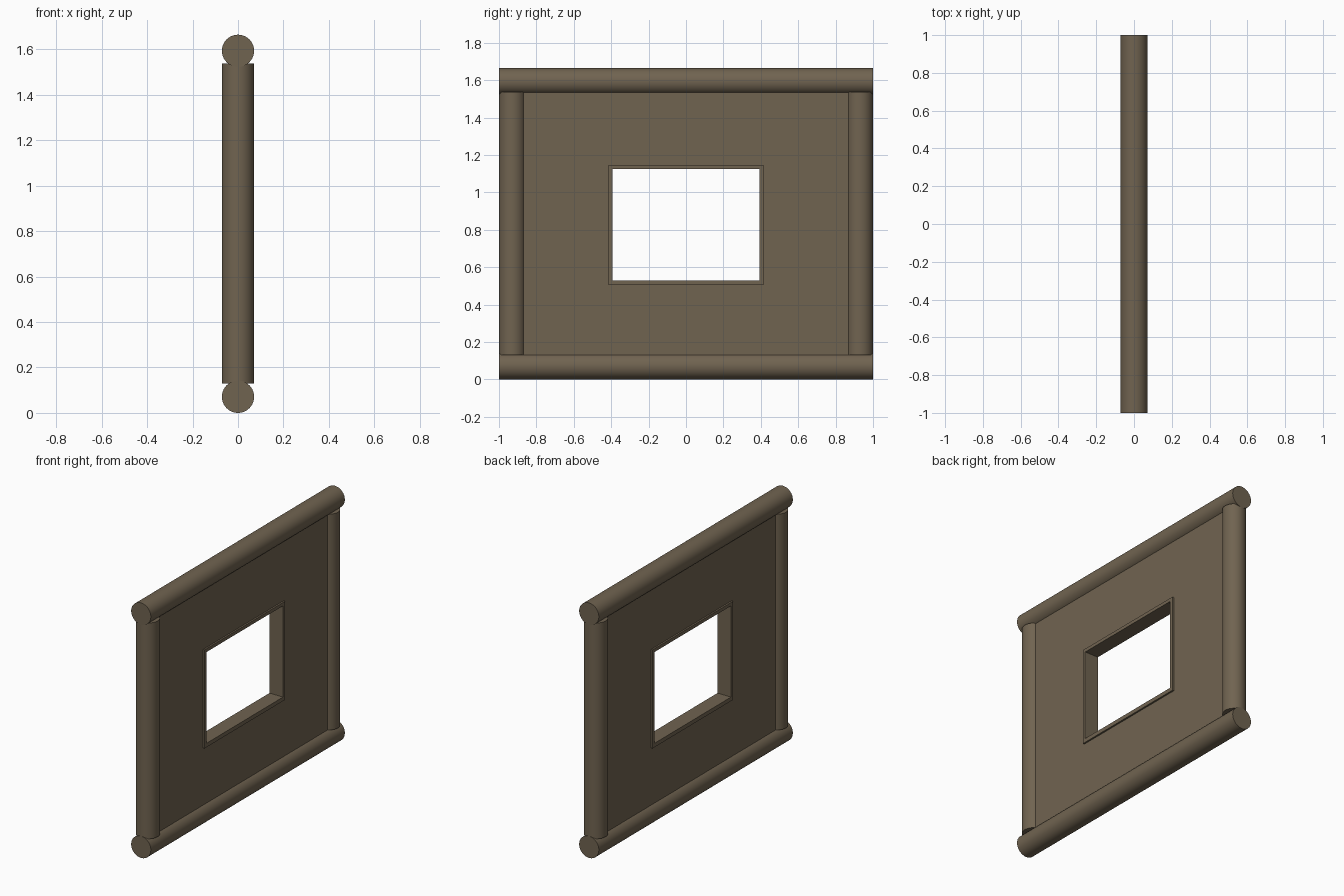
import bpy, math
from mathutils import Vector

if "Cube" in bpy.data.objects:
    bpy.data.objects.remove(bpy.data.objects["Cube"])

R = 0.071           # log radius
TOP = 1.664         # total height
Y_POST = 1.0 - R    # post centre offset

wood = bpy.data.materials.new("brown wood")
wood.diffuse_color = (0.163, 0.126, 0.081, 1)
wood.use_nodes = True
wood.node_tree.nodes["Principled BSDF"].inputs["Base Color"].default_value = wood.diffuse_color


def log(name, a, b):
    """Round log with flat ends running from a to b."""
    a, b = Vector(a), Vector(b)
    d = b - a
    bpy.ops.mesh.primitive_cylinder_add(
        vertices=40, radius=R, depth=d.length, location=(a + b) / 2,
        rotation=d.to_track_quat('Z', 'Y').to_euler())
    ob = bpy.context.object
    ob.name = name
    ob.data.materials.append(wood)
    bpy.ops.object.shade_smooth_by_angle(angle=math.radians(35))


def holed_slab(name, half_x, outer, inner):
    """Slab in the YZ plane with a rectangular opening; rects are (y0, y1, z0, z1)."""
    def ring(r, x):
        y0, y1, z0, z1 = r
        return [(x, y0, z0), (x, y1, z0), (x, y1, z1), (x, y0, z1)]
    verts = (ring(outer, half_x) + ring(inner, half_x)
             + ring(outer, -half_x) + ring(inner, -half_x))
    faces = []
    for i in range(4):
        j = (i + 1) % 4
        faces += [(i, j, 4 + j, 4 + i),             # +x face
                  (8 + j, 8 + i, 12 + i, 12 + j),   # -x face
                  (j, i, 8 + i, 8 + j),             # outer rim
                  (4 + i, 4 + j, 12 + j, 12 + i)]   # opening rim
    me = bpy.data.meshes.new(name)
    me.from_pydata(verts, [], faces)
    me.materials.append(wood)
    ob = bpy.data.objects.new(name, me)
    bpy.context.collection.objects.link(ob)


# Horizontal logs
log("bottom_log", (0, -1, R), (0, 1, R))
log("top_log", (0, -1, TOP - R), (0, 1, TOP - R))

# Upright posts
for side, s in (("left", -1), ("right", 1)):
    log(side + "_post", (0, s * Y_POST, 0.13), (0, s * Y_POST, 1.538))

# Wall panel and the slightly raised window frame
window_outer = (-0.415, 0.415, 0.504, 1.147)
window_inner = (-0.394, 0.394, 0.53, 1.125)
holed_slab("wall_panel", 0.038, (-Y_POST, Y_POST, R, TOP - R), window_outer)
holed_slab("window_frame", 0.049, window_outer, window_inner)
